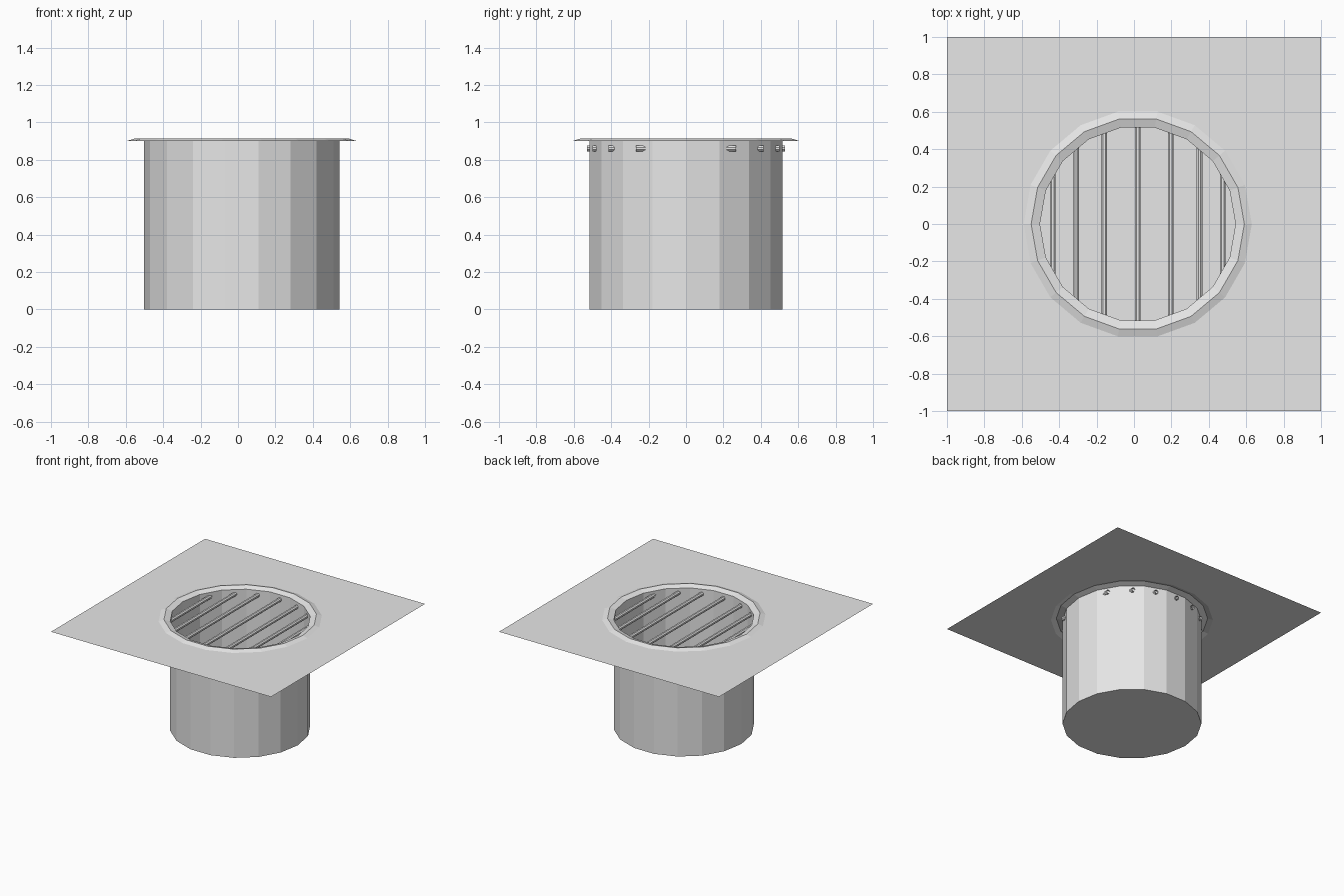
import bpy, bmesh
from math import sin, cos, pi, sqrt
from mathutils import Matrix

cube = bpy.data.objects.get("Cube")
if cube:
    bpy.data.objects.remove(cube, do_unlink=True)

SIDES, CX = 18, 0.02
PIPE_R, RIM_Z, PLATE_Z, PIPE_TOP = 0.523, 0.915, 0.902, 0.9

grey = bpy.data.materials.new("light grey")
grey.use_nodes = True
grey.diffuse_color = (0.8, 0.8, 0.8, 1)
grey.node_tree.nodes["Principled BSDF"].inputs["Base Color"].default_value = (0.8, 0.8, 0.8, 1)


def finish(name, bm):
    mesh = bpy.data.meshes.new(name)
    bm.to_mesh(mesh)
    bm.free()
    mesh.materials.append(grey)
    obj = bpy.data.objects.new(name, mesh)
    bpy.context.collection.objects.link(obj)
    return obj


def ring(bm, r, z):
    return [bm.verts.new((CX + r * cos(2 * pi * i / SIDES), r * sin(2 * pi * i / SIDES), z))
            for i in range(SIDES)]


def bridge(bm, a, b):
    for i in range(SIDES):
        j = (i + 1) % SIDES
        bm.faces.new((a[i], a[j], b[j], b[i]))


# Thin square plate with a round opening
bm = bmesh.new()
hole = ring(bm, 0.61, PLATE_Z)
corners = [bm.verts.new((x, y, PLATE_Z)) for x, y in ((1, 1), (-1, 1), (-1, -1), (1, -1))]
edges = [bm.edges.new((loop[i - 1], loop[i])) for loop in (hole, corners) for i in range(len(loop))]
bmesh.ops.triangle_fill(bm, use_beauty=True, use_dissolve=False, edges=edges, normal=(0, 0, 1))
for f in bm.faces:
    f.normal_update()
    if f.normal.z < 0:
        f.normal_flip()
finish("plate", bm)

# Raised rim folding over into the pipe
bm = bmesh.new()
loops = [ring(bm, r, z) for r, z in ((0.61, PLATE_Z), (0.57, RIM_Z), (PIPE_R, PIPE_TOP))]
for a, b in zip(loops, loops[1:]):
    bridge(bm, a, b)
finish("rim", bm)

# Open-topped pipe with a closed bottom
bm = bmesh.new()
low, high = ring(bm, PIPE_R, 0), ring(bm, PIPE_R, PIPE_TOP)
bridge(bm, low, high)
bm.faces.new(reversed(low))
finish("pipe", bm)

# Grate of open-ended bars, slightly longer than the opening
for n, x in enumerate((-0.435, -0.31, -0.16, 0.02, 0.197, 0.35, 0.475)):
    half = sqrt(0.525 ** 2 - (x - CX) ** 2) + 0.005
    bm = bmesh.new()
    bmesh.ops.create_cone(bm, cap_ends=False, segments=8, radius1=0.0165, radius2=0.0165,
                          depth=2 * half,
                          matrix=Matrix.Translation((x, 0, 0.861)) @ Matrix.Rotation(pi / 2, 4, 'X')
                          @ Matrix.Rotation(pi / 8, 4, 'Z'))
    finish(f"grate_bar_{n + 1}", bm)
